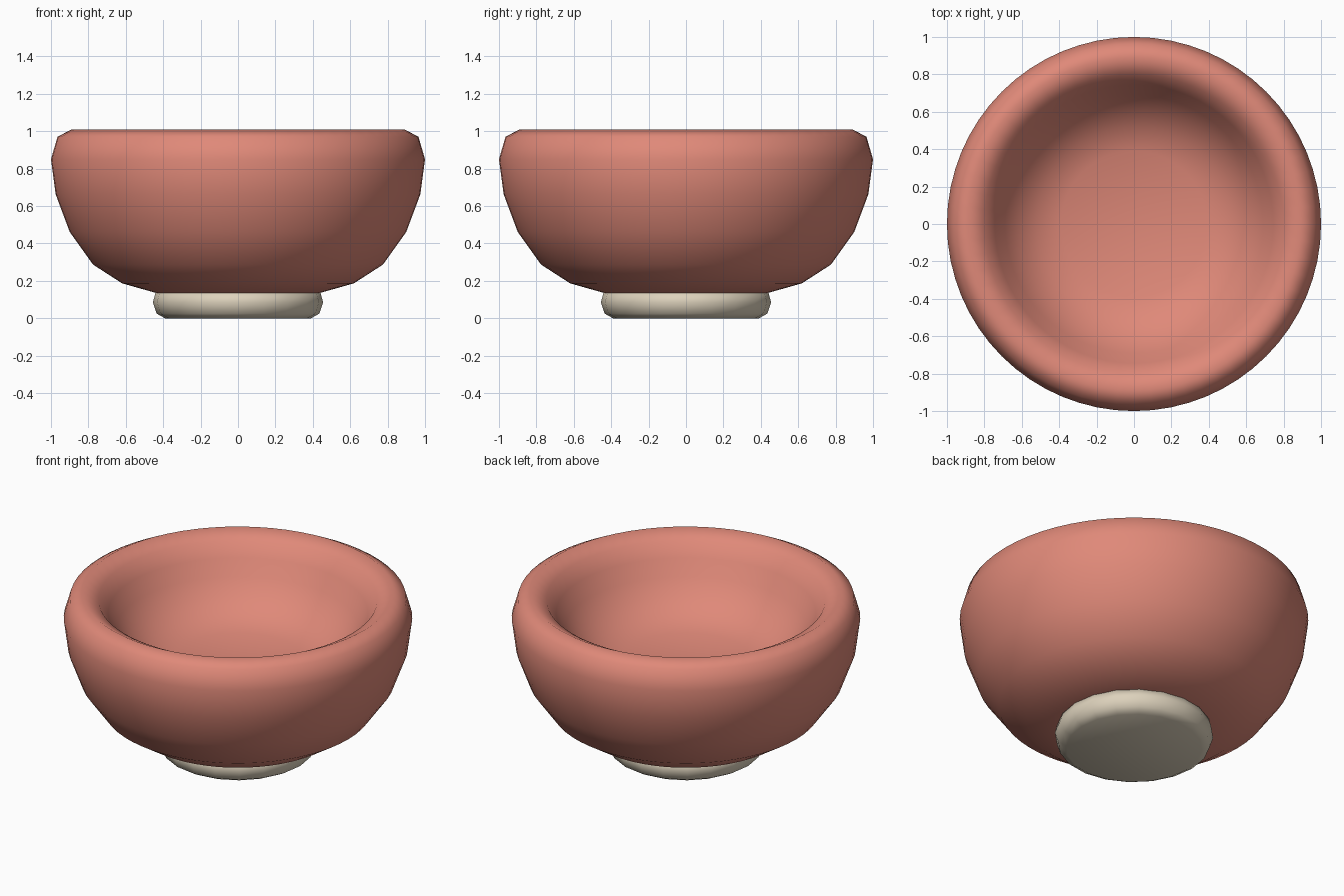
import bpy
import bmesh
import math

cube = bpy.data.objects.get("Cube")
if cube:
    bpy.data.objects.remove(cube, do_unlink=True)


def make_material(name, color):
    mat = bpy.data.materials.new(name)
    mat.use_nodes = True
    mat.diffuse_color = color
    mat.node_tree.nodes["Principled BSDF"].inputs["Base Color"].default_value = color
    return mat


def lathe(name, profile, sides, mat):
    """Turn an (r, z) profile around the z axis into a smooth, closed solid."""
    bm = bmesh.new()
    verts = [bm.verts.new((r, 0, z)) for r, z in profile]
    edges = [bm.edges.new(pair) for pair in zip(verts, verts[1:])]
    bmesh.ops.spin(bm, geom=verts + edges, cent=(0, 0, 0), axis=(0, 0, 1),
                   angle=math.tau, steps=sides)
    bmesh.ops.remove_doubles(bm, verts=bm.verts[:], dist=0.0005)
    bmesh.ops.recalc_face_normals(bm, faces=bm.faces[:])
    for face in bm.faces:
        face.smooth = True
    mesh = bpy.data.meshes.new(name)
    bm.to_mesh(mesh)
    bm.free()
    mesh.materials.append(mat)
    obj = bpy.data.objects.new(name, mesh)
    bpy.context.scene.collection.objects.link(obj)
    return obj


terracotta = make_material("terracotta", (0.74, 0.25, 0.19, 1))
cream = make_material("cream", (0.72, 0.64, 0.50, 1))

# Heavy bowl: outside from the base up, over the rim, down to a shallow floor
outside = [(0, 0.133), (0.43, 0.133), (0.62, 0.187), (0.775, 0.287),
           (0.90, 0.462), (0.975, 0.663), (1, 0.85)]
rim = [(0.965, 0.97), (0.89, 1.01), (0.80, 0.963)]
inside = [(0.745, 0.88), (0.69, 0.785), (0.62, 0.695),
          (0.52, 0.62), (0.39, 0.57), (0, 0.56)]
lathe("bowl", outside + rim + inside, 64, terracotta)

# Solid rounded foot under the bowl
lathe("foot", [(0, 0), (0.39, 0), (0.435, 0.025), (0.455, 0.085),
               (0.44, 0.14), (0, 0.145)], 20, cream)
